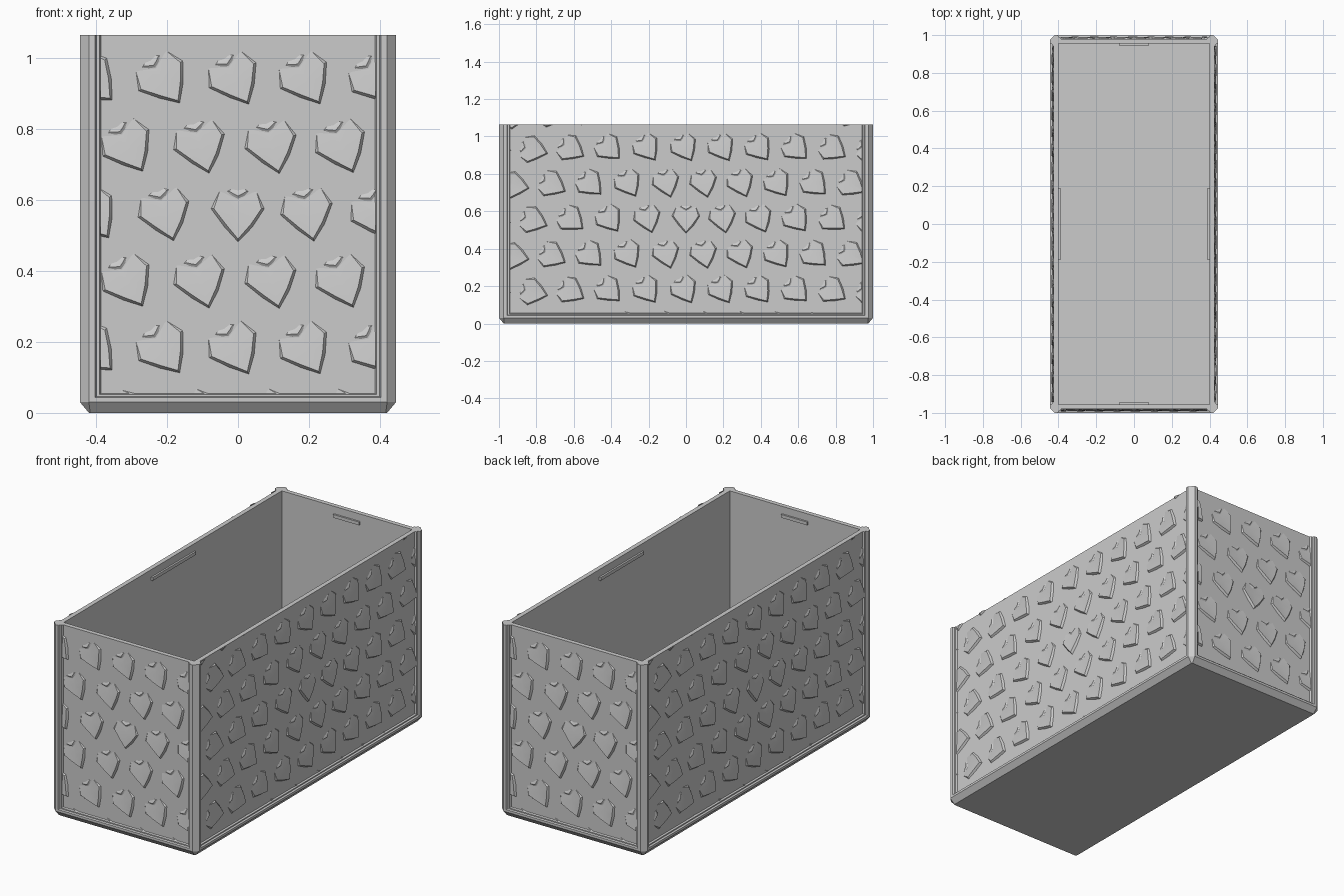
import bpy
import bmesh
import math
from mathutils import Matrix, Vector

cube = bpy.data.objects.get("Cube")
if cube:
    bpy.data.objects.remove(cube, do_unlink=True)

HX, HY, TOP = 0.445, 1.0, 1.065      # outer half sizes and height
RECESS, WALL = 0.02, 0.045           # panel face and inner face, measured inward
FLOOR = 0.055

grey = bpy.data.materials.new("light grey")
grey.use_nodes = True
grey.diffuse_color = (0.6, 0.6, 0.6, 1)
grey.node_tree.nodes["Principled BSDF"].inputs["Base Color"].default_value = (0.6, 0.6, 0.6, 1)


def finish(bm, name, smooth=False):
    bmesh.ops.recalc_face_normals(bm, faces=bm.faces)
    mesh = bpy.data.meshes.new(name)
    bm.to_mesh(mesh)
    bm.free()
    mesh.materials.append(grey)
    obj = bpy.data.objects.new(name, mesh)
    bpy.context.collection.objects.link(obj)
    if smooth:
        bpy.ops.object.select_all(action='DESELECT')
        obj.select_set(True)
        bpy.context.view_layer.objects.active = obj
        bpy.ops.object.shade_smooth_by_angle(angle=math.radians(25))
    return obj


def loft(bm, loops, cap_start=False, cap_end=False):
    rings = [[bm.verts.new(p) for p in loop] for loop in loops]
    for a, b in zip(rings, rings[1:]):
        for i in range(len(a)):
            j = (i + 1) % len(a)
            bm.faces.new((a[i], a[j], b[j], b[i]))
    if cap_start:
        bm.faces.new(rings[0])
    if cap_end:
        bm.faces.new(rings[-1])


def rect(inset, z, cut=0.0):
    """Rectangle inset from the outer size, with optional cut corners."""
    x, y = HX - inset, HY - inset
    if not cut:
        return [(x, y, z), (-x, y, z), (-x, -y, z), (x, -y, z)]
    return [(x, y - cut, z), (x - cut, y, z), (cut - x, y, z), (-x, y - cut, z),
            (-x, cut - y, z), (cut - x, -y, z), (x - cut, -y, z), (x, cut - y, z)]


# Open tub: outer walls, rim, inner walls and floor
bm = bmesh.new()
loft(bm, [rect(RECESS, 0.03), rect(RECESS, TOP), rect(WALL, TOP), rect(WALL, FLOOR)], cap_end=True)
finish(bm, "tub")

# Base rail with bevelled underside and stepped upper lip
bm = bmesh.new()
loft(bm, [rect(0.025, 0, 0.004), rect(0, 0.03, 0.025), rect(0, 0.043, 0.025),
          rect(0.01, 0.046, 0.02), rect(0.01, 0.052, 0.02), rect(RECESS, FLOOR, 0.01)],
     cap_start=True)
finish(bm, "base_rail")

# Corner posts: distances inward from the outer corner
half = [(0.025, 0), (0.042, 0), (0.046, 0.01), (0.055, 0.01), (0.06, 0.022)]
profile = half + [(b, a) for a, b in reversed(half)]
for sx, side in ((1, "left"), (-1, "right")):
    for sy, end in ((-1, "front"), (1, "back")):
        bm = bmesh.new()
        loft(bm, [[(sx * (HX - a), sy * (HY - b), z) for a, b in profile]
                  for z in (0.03, TOP)], cap_end=True)
        finish(bm, f"{end}_{side}_post")


def add_scale(bm, place, sx, sy, height):
    """One raised scale: steep lower edges, fading into the wall at the top."""
    edge = [(-0.068, 0.03, 0.6), (-0.034, -0.014, 0.9), (0, -0.055, 1),
            (0.036, -0.014, 0.9), (0.066, 0.03, 0.6)]
    crest, foot = [], []
    for x, y, h in edge:
        crest.append(bm.verts.new(place @ Vector((x * sx, y * sy, h * height))))
        out = Vector((x, y - 0.03)).normalized() * 0.009
        foot.append(bm.verts.new(place @ Vector((x * sx + out.x, y * sy + out.y, -0.001))))
    mid = bm.verts.new(place @ Vector((0, 0.025 * sy, 0.45 * height)))
    top = [bm.verts.new(place @ Vector((x * sx, y * sy, -0.001)))
           for x, y in ((0.05, 0.085), (0, 0.06), (-0.05, 0.085))]
    for i in range(4):
        bm.faces.new((crest[i], foot[i], foot[i + 1], crest[i + 1]))
        bm.faces.new((crest[i], crest[i + 1], mid))
    around = [crest[4]] + top + [crest[0]]
    for a, b in zip(around, around[1:]):
        bm.faces.new((a, b, mid))
    bm.faces.new((foot[4], top[0], crest[4]))
    bm.faces.new((foot[0], crest[0], top[2]))


# Staggered scales on each wall, turning more with distance from its centre
MID_Z, PITCH_U, PITCH_Z = 0.545, 0.2, 0.19
for turn, side in enumerate(("front", "left", "back", "right")):
    width, depth = ((HX, HY), (HY, HX))[turn % 2]
    limit = width - 0.058
    bm = bmesh.new()
    for row in range(-3, 4):
        for col in range(-6, 7):
            u = (col + 0.5 * (row % 2)) * PITCH_U
            if abs(u) > limit + 0.1:
                continue
            z = row * PITCH_Z
            angle = 1.3 * math.hypot(u, z) - 0.2 * u
            place = Matrix.Translation((u, MID_Z + z, 0)) @ Matrix.Rotation(angle, 4, 'Z')
            add_scale(bm, place, 1, 1, 0.012)
            # small nib in the notch above the scale
            add_scale(bm, place @ Matrix.Translation((0, 0.074, 0)), 0.35, 0.15, 0.005)
    for co, no in (((limit, 0, 0), (1, 0, 0)), ((-limit, 0, 0), (-1, 0, 0)),
                   ((0, TOP, 0), (0, 1, 0)), ((0, FLOOR, 0), (0, -1, 0))):
        bmesh.ops.bisect_plane(bm, geom=bm.verts[:] + bm.edges[:] + bm.faces[:],
                               plane_co=co, plane_no=no, clear_outer=True)
    bmesh.ops.recalc_face_normals(bm, faces=bm.faces)
    spin = Matrix.Rotation(turn * math.pi / 2, 4, 'Z')
    stand = Matrix.Translation((0, RECESS - depth, 0)) @ Matrix.Rotation(math.pi / 2, 4, 'X')
    bm.transform(spin @ stand)
    finish(bm, f"{side}_wall_scales", smooth=True)

    # Thin ledge inside the rim
    bm = bmesh.new()
    length = (0.16, 0.38)[turn % 2]
    bmesh.ops.create_cube(bm, size=1)
    bm.transform(spin @ Matrix.Translation((0, WALL + 0.004 - depth, 1.015))
                 @ Matrix.Diagonal((length, 0.012, 0.018, 1)))
    finish(bm, f"{side}_inner_ledge")
